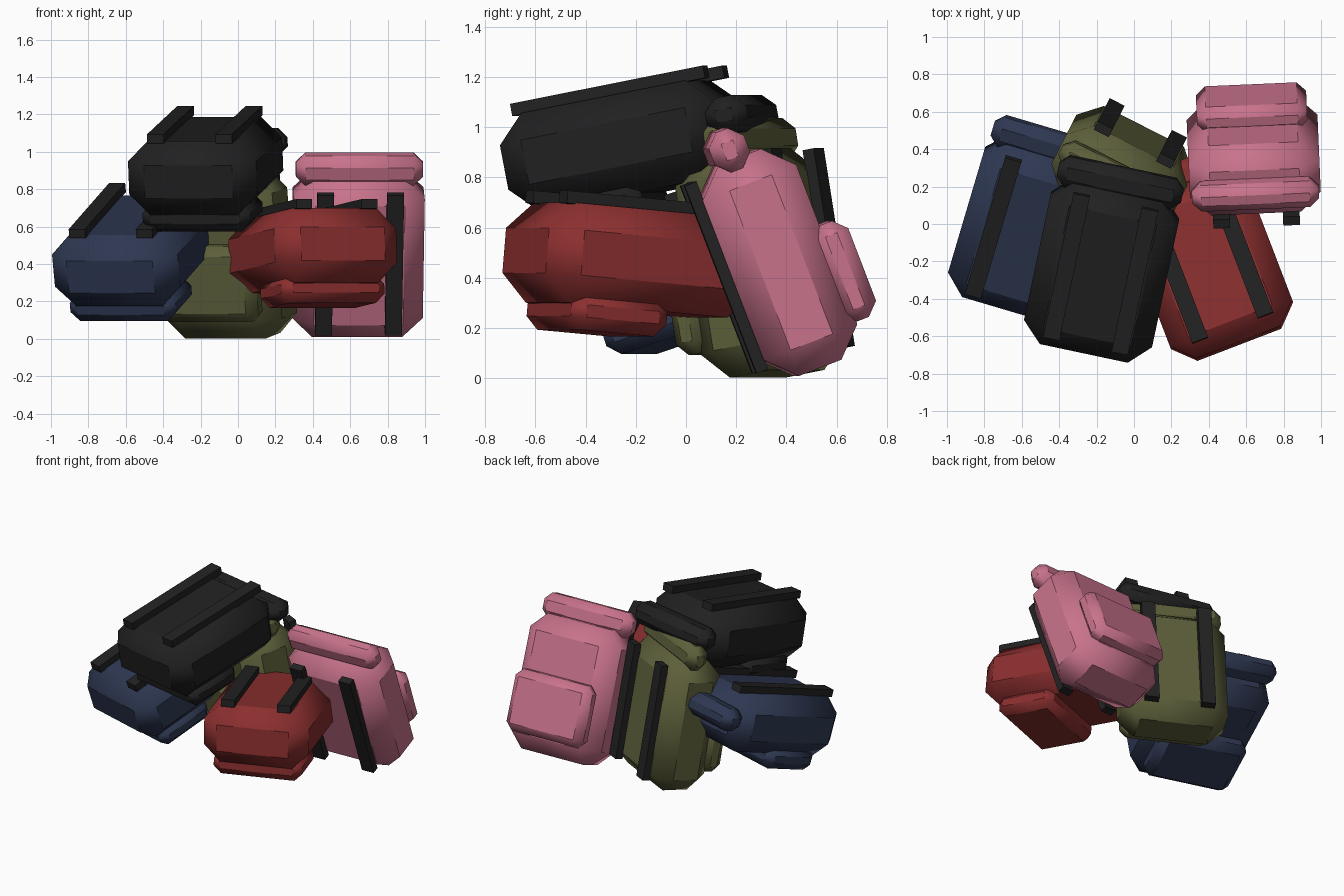
import bpy, bmesh, math
from mathutils import Matrix

if "Cube" in bpy.data.objects:
    bpy.data.objects.remove(bpy.data.objects["Cube"])


def material(name, rgb):
    m = bpy.data.materials.new(name)
    m.diffuse_color = (*rgb, 1)
    m.use_nodes = True
    m.node_tree.nodes["Principled BSDF"].inputs["Base Color"].default_value = m.diffuse_color
    return m


STRAP = material("strap black", (0.016, 0.016, 0.016))


def box(name, size, centre, bevel, mat, frame):
    """Chamfered box placed in the local frame of a backpack."""
    bm = bmesh.new()
    bmesh.ops.create_cube(bm, size=1, matrix=Matrix.Diagonal((*size, 1)))
    if bevel:
        bmesh.ops.bevel(bm, geom=bm.edges[:], offset=bevel, segments=1,
                        affect='EDGES', clamp_overlap=True)
    bmesh.ops.recalc_face_normals(bm, faces=bm.faces[:])
    bm.transform(Matrix.Translation(centre))
    me = bpy.data.meshes.new(name)
    bm.to_mesh(me)
    bm.free()
    me.materials.append(mat)
    ob = bpy.data.objects.new(name, me)
    ob.matrix_world = frame
    bpy.context.collection.objects.link(ob)
    # chamfers blend together, large panels stay flat
    bpy.ops.object.select_all(action='DESELECT')
    ob.select_set(True)
    bpy.context.view_layer.objects.active = ob
    bpy.ops.object.shade_smooth_by_angle(angle=math.radians(40))
    return ob


def backpack(colour, rgb, centre, yaw, lean):
    """Local axes: z up the pack, +y the pocket side, -y the strap side."""
    mat = material(colour + " fabric", rgb)
    frame = (Matrix.Translation(centre)
             @ Matrix.Rotation(math.radians(yaw), 4, 'Z')
             @ Matrix.Rotation(math.radians(lean), 4, 'X'))
    box(colour + "_body", (0.70, 0.40, 0.90), (0, 0, 0), 0.11, mat, frame)
    box(colour + "_pocket", (0.59, 0.15, 0.41), (0, 0.228, -0.125), 0.05, mat, frame)
    box(colour + "_top_flap", (0.68, 0.15, 0.17), (0, -0.03, 0.49), 0.05, mat, frame)
    for side, s in (("left", -1), ("right", 1)):
        box(f"{colour}_{side}_strap", (0.09, 0.05, 0.80),
            (s * 0.187, -0.22, 0.02), 0, STRAP, frame)


# pile of five packs: two leaning upright, three lying on their pockets
backpack("pink", (0.58, 0.17, 0.26), (0.64, 0.364, 0.461), 2.5, 21)
backpack("green", (0.107, 0.113, 0.042), (-0.063, 0.294, 0.46), 153, -10)
backpack("blue", (0.027, 0.039, 0.084), (-0.559, -0.022, 0.47), -16.5, -72)
backpack("red", (0.26, 0.028, 0.028), (0.40, -0.22, 0.47), 21, -95)
backpack("black", (0.015, 0.015, 0.015), (-0.173, -0.243, 0.925), -12, -79)
